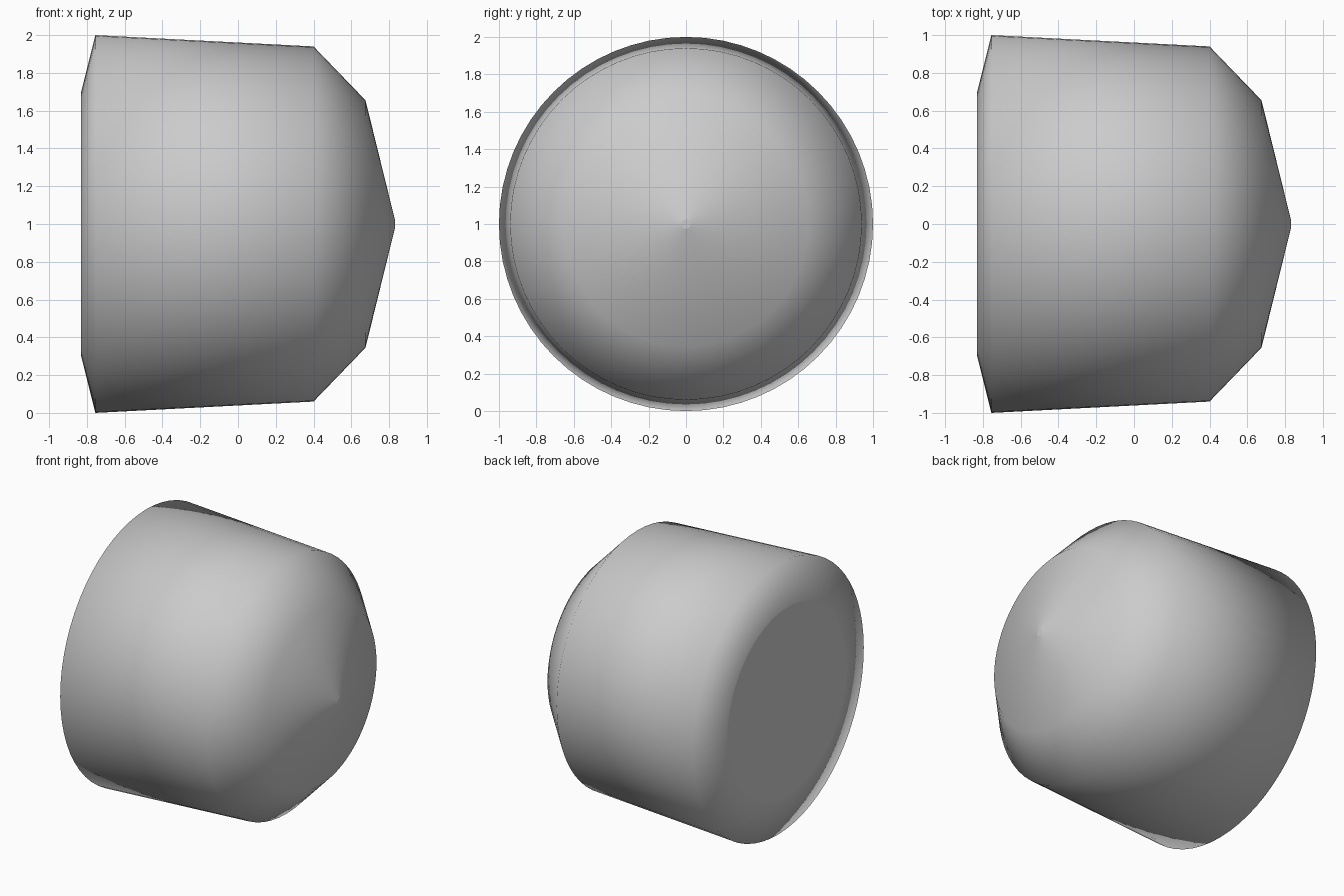
import bpy
import bmesh
from math import cos, sin, tau

cube = bpy.data.objects.get("Cube")
if cube:
    bpy.data.objects.remove(cube, do_unlink=True)

# Plain grey material
grey = bpy.data.materials.new("plain_grey")
grey.use_nodes = True
colour = (0.6, 0.6, 0.6, 1.0)
grey.diffuse_color = colour
grey.node_tree.nodes["Principled BSDF"].inputs["Base Color"].default_value = colour

# Outline as (x, radius), from the flat base to the blunt tip
PROFILE = [(-0.83, 0.70), (-0.755, 1.0), (0.40, 0.94), (0.675, 0.655), (0.83, 0.025)]
SIDES = 64

# Turned body around the x axis
bm = bmesh.new()
rings = []
for x, r in PROFILE:
    rings.append([bm.verts.new((x, r * cos(tau * i / SIDES), 1 + r * sin(tau * i / SIDES)))
                  for i in range(SIDES)])
for a, b in zip(rings, rings[1:]):
    for i in range(SIDES):
        j = (i + 1) % SIDES
        bm.faces.new((a[i], a[j], b[j], b[i]))

# Flat base and tip
bm.faces.new(rings[0])
bm.faces.new(rings[-1])
bmesh.ops.recalc_face_normals(bm, faces=bm.faces)
for face in bm.faces:
    face.smooth = len(face.verts) == 4

mesh = bpy.data.meshes.new("domed_cap")
bm.to_mesh(mesh)
bm.free()
mesh.materials.append(grey)
body = bpy.data.objects.new("domed_cap", mesh)
bpy.context.collection.objects.link(body)
